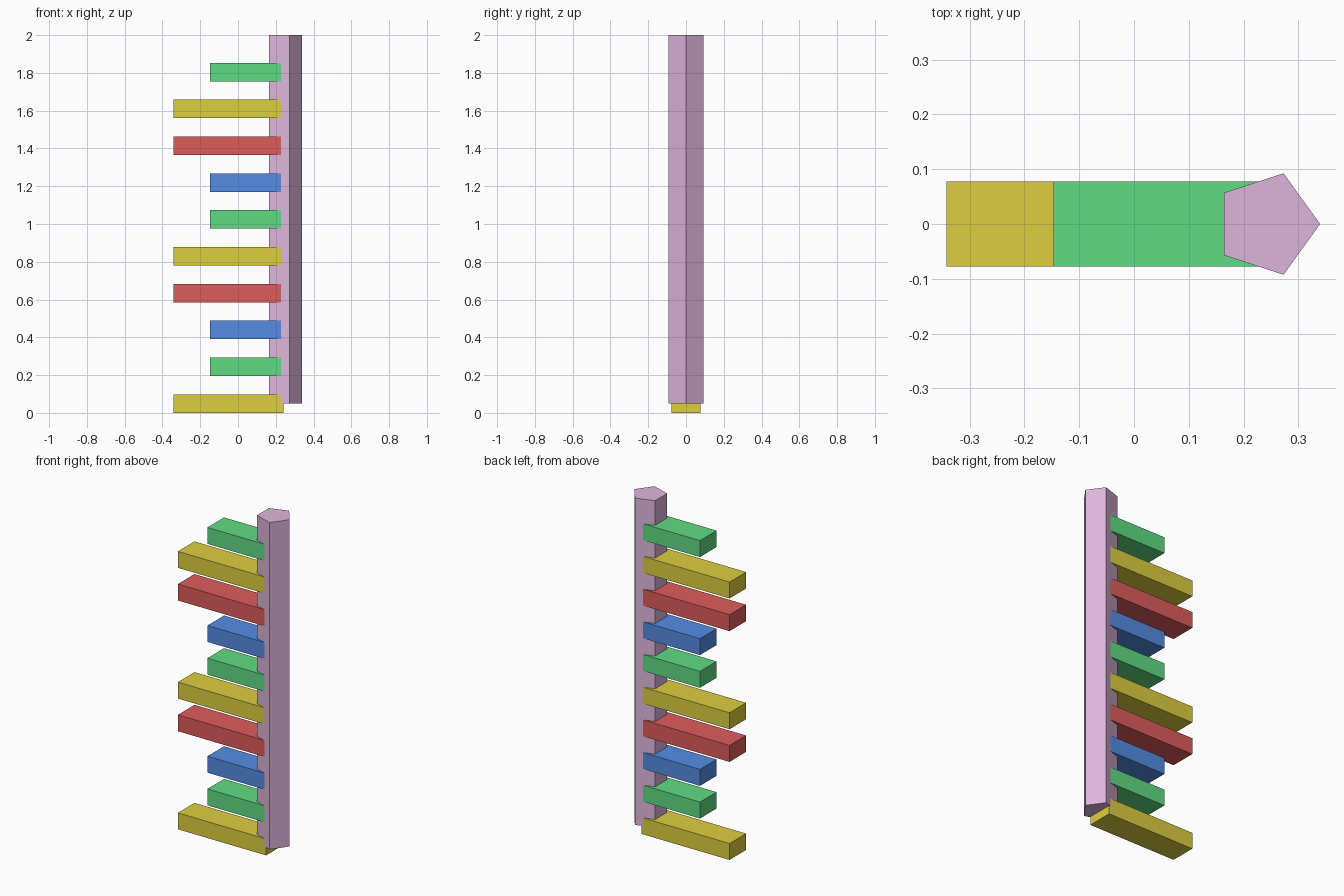
import bpy

cube = bpy.data.objects.get("Cube")
if cube:
    bpy.data.objects.remove(cube, do_unlink=True)


def linear(c):
    return c / 12.92 if c <= 0.04045 else ((c + 0.055) / 1.055) ** 2.4


def material(name, *srgb):
    mat = bpy.data.materials.new(name)
    mat.use_nodes = True
    colour = [linear(c) for c in srgb] + [1.0]
    mat.diffuse_color = colour
    mat.node_tree.nodes["Principled BSDF"].inputs["Base Color"].default_value = colour
    return mat


pink = material("pale pink", 0.87, 0.71, 0.86)
yellow = material("yellow", 0.87, 0.81, 0.25)
green = material("green", 0.38, 0.86, 0.51)
blue = material("blue", 0.33, 0.55, 0.89)
red = material("red", 0.87, 0.36, 0.36)


def prism(name, outline, z0, z1, mat):
    """Extrude a flat outline upwards from z0 to z1."""
    n = len(outline)
    verts = [(x, y, z) for z in (z0, z1) for x, y in outline]
    faces = [(i, (i + 1) % n, n + (i + 1) % n, n + i) for i in range(n)]
    faces += [tuple(reversed(range(n))), tuple(range(n, 2 * n))]
    mesh = bpy.data.meshes.new(name)
    mesh.from_pydata(verts, [], faces)
    mesh.materials.append(mat)
    obj = bpy.data.objects.new(name, mesh)
    bpy.context.collection.objects.link(obj)
    return obj


# Five-sided upright post with one corner pointing left
POST_X = 0.243
half = [(0.34, 0), (0.273, 0.0925), (0.164, 0.057)]
prism("post", half + [(x, -y) for x, y in reversed(half[1:])], 0.05, 2.0, pink)

# Evenly spaced rungs: two long, two short, repeating in four colours
LONG, SHORT = -0.342, -0.147
STYLES = [(yellow, LONG), (green, SHORT), (blue, SHORT), (red, LONG)]
PITCH, HEIGHT, DEPTH = 0.195, 0.098, 0.078
for i in range(10):
    mat, tip = STYLES[i % 4]
    outline = [(tip, -DEPTH), (POST_X - 0.003, -DEPTH),
               (POST_X - 0.003, DEPTH), (tip, DEPTH)]
    prism(f"rung_{i + 1}_{mat.name}", outline, i * PITCH, i * PITCH + HEIGHT, mat)
